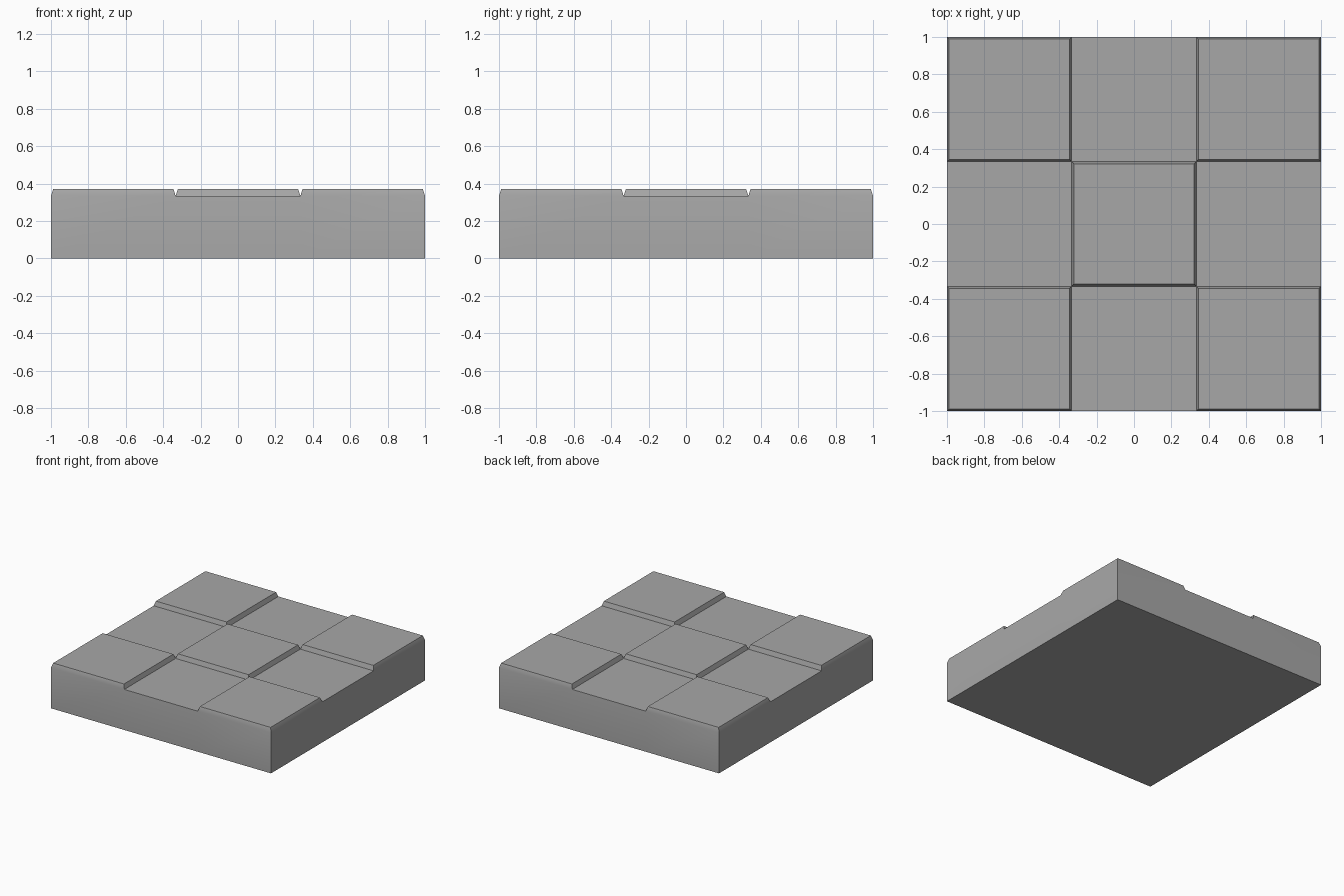
import bpy
import bmesh
import math

cube = bpy.data.objects.get("Cube")
if cube:
    bpy.data.objects.remove(cube, do_unlink=True)

BASE_HEIGHT = 0.333
TILE_RISE = 0.037
TILE_INSET = 0.012

# Stone colour
grey = bpy.data.materials.new("stone_grey")
grey.use_nodes = True
colour = (0.39, 0.39, 0.39, 1)
grey.diffuse_color = colour
grey.node_tree.nodes["Principled BSDF"].inputs["Base Color"].default_value = colour

# Three by three top surface
bm = bmesh.new()
bmesh.ops.create_grid(bm, x_segments=3, y_segments=3, size=1)
for v in bm.verts:
    v.co.z = BASE_HEIGHT
cells = bm.faces[:]

# Block walls and underside
rim = [e for e in bm.edges if e.is_boundary]
walls = bmesh.ops.extrude_edge_only(bm, edges=rim)["geom"]
for v in walls:
    if isinstance(v, bmesh.types.BMVert):
        v.co.z = 0
bottom = [e for e in bm.edges if e.is_boundary]
bmesh.ops.holes_fill(bm, edges=bottom, sides=0)
bmesh.ops.recalc_face_normals(bm, faces=bm.faces[:])


# Raised tiles with sloping sides, in a checkerboard
def is_raised(face):
    c = face.calc_center_median()
    return (round(c.x * 1.5) + round(c.y * 1.5)) % 2 == 0


raised = [f for f in cells if is_raised(f)]
bmesh.ops.inset_individual(bm, faces=raised, thickness=TILE_INSET,
                           depth=TILE_RISE, use_even_offset=True)

mesh = bpy.data.meshes.new("checkered_floor_slab")
bm.to_mesh(mesh)
bm.free()
mesh.materials.append(grey)
slab = bpy.data.objects.new("checkered_floor_slab", mesh)
bpy.context.collection.objects.link(slab)

# Soft shading across the shallow slope of the outer tile edges
bpy.ops.object.select_all(action="DESELECT")
slab.select_set(True)
bpy.context.view_layer.objects.active = slab
bpy.ops.object.shade_smooth_by_angle(angle=math.radians(30))
